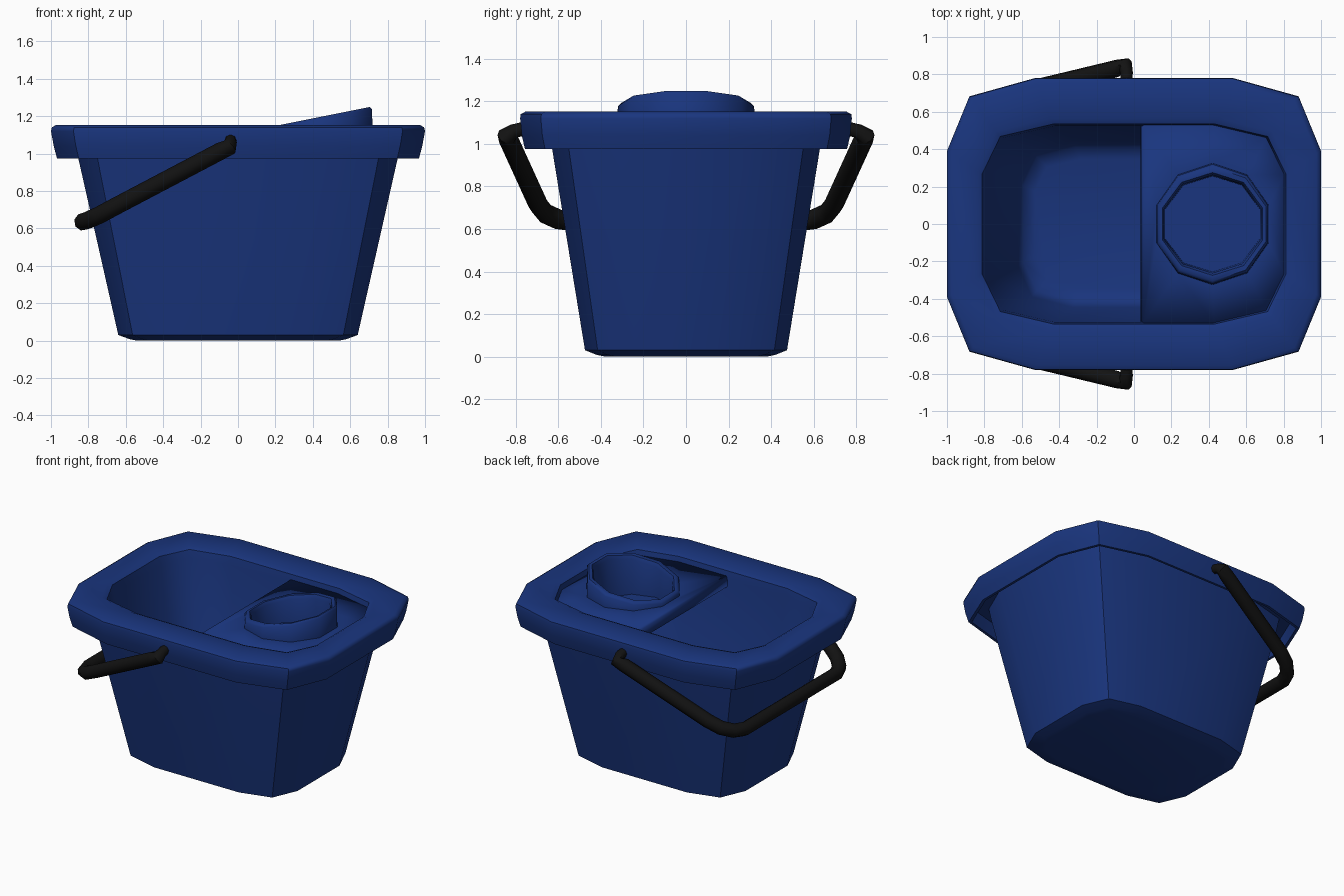
import bpy, bmesh, math

if "Cube" in bpy.data.objects:
    bpy.data.objects.remove(bpy.data.objects["Cube"])


def material(name, rgb):
    m = bpy.data.materials.new(name)
    m.diffuse_color = (*rgb, 1)
    m.use_nodes = True
    m.node_tree.nodes["Principled BSDF"].inputs["Base Color"].default_value = m.diffuse_color
    return m


BLUE = material("blue plastic", (0.01, 0.036, 0.21))
BLACK = material("black plastic", (0.006, 0.006, 0.006))


def ring(a, b, z):
    """Twelve-point rounded rectangle with half sizes a, b."""
    q = [(1, .5), (.88, .875), (.53, 1)]
    pts = q + [(-x, y) for x, y in reversed(q)]
    pts += [(-x, -y) for x, y in pts]
    return [(a * x, b * y, z) for x, y in pts]


def loft(bm, rings, cap_start=False, cap_end=False):
    loops = [[bm.verts.new(p) for p in r] for r in rings]
    n = len(loops[0])
    for lo, hi in zip(loops, loops[1:]):
        for i in range(n):
            j = (i + 1) % n
            bm.faces.new((lo[i], lo[j], hi[j], hi[i]))
    if cap_start:
        bm.faces.new(loops[0][::-1])
    if cap_end:
        bm.faces.new(loops[-1])
    return loops


def finish(ob, mat, angle):
    bpy.context.view_layer.objects.active = ob
    for o in bpy.context.selected_objects:
        o.select_set(False)
    ob.select_set(True)
    if ob.type == 'CURVE':
        bpy.ops.object.convert(target='MESH')
        ob = bpy.context.object
    ob.data.materials.clear()
    ob.data.materials.append(mat)
    bpy.ops.object.shade_smooth_by_angle(angle=math.radians(angle))
    return ob


def mesh_object(name, bm, angle=50):
    me = bpy.data.meshes.new(name)
    bm.to_mesh(me)
    bm.free()
    ob = bpy.data.objects.new(name, me)
    bpy.context.collection.objects.link(ob)
    return finish(ob, BLUE, angle)


# Bucket: outside wall, overhanging rim, inside wall and floor
profile = [
    (.54, .38, 0), (.58, .42, .008), (.64, .475, .03), (.855, .63, .98),
    (.87, .64, 1.06), (.94, .72, 1.06), (.95, .74, .975), (.968, .757, .975),
    (.985, .772, 1.04), (1, .78, 1.12), (.995, .777, 1.14), (.975, .755, 1.152),
    (.84, .565, 1.148), (.812, .535, 1.135), (.80, .525, 1.08),
    (.62, .445, .12), (.59, .41, .06), (.53, .35, .04)]
bm = bmesh.new()
loft(bm, [ring(*p) for p in profile], True, True)
bmesh.ops.recalc_face_normals(bm, faces=bm.faces)
mesh_object("bucket", bm)


# Wringer cup with a tilted top, set in the half lid
CX, SIDES, PLATE_Z = .42, 10, 1.10


def cup_ring(rx, ry, z, slope):
    out = []
    for i in range(SIDES):
        t = math.radians(18) + math.tau * i / SIDES
        x = rx * math.cos(t)
        out.append((CX + x, ry * math.sin(t), z + slope * x))
    return out


bm = bmesh.new()
cup = loft(bm, [cup_ring(.315, .325, PLATE_Z, 0),
                cup_ring(.312, .32, 1.178, .2),
                cup_ring(.300, .305, 1.192, .2),
                cup_ring(.282, .275, 1.19, .2),
                cup_ring(.272, .262, 1.165, .2),
                cup_ring(.266, .256, .95, 0)], cap_end=True)

# Half lid around the cup, with a lip bent down over the open side
edge = [p for p in ring(.803, .528, PLATE_Z) if p[0] > 0]
edge = sorted(edge, key=lambda p: math.atan2(p[1], p[0]))
outline = [(.05, -.528, PLATE_Z)] + edge + [(.05, .528, PLATE_Z)]
ov = [bm.verts.new(p) for p in outline]
oe = [bm.edges.new((ov[i], ov[(i + 1) % len(ov)])) for i in range(len(ov))]
ce = [bm.edges.get((cup[0][i], cup[0][(i + 1) % SIDES])) for i in range(SIDES)]
bmesh.ops.triangle_fill(bm, use_beauty=True, use_dissolve=False, edges=oe + ce)
prev = (ov[0], ov[-1])
for x, z in ((.038, 1.09), (.034, 1.03)):
    nxt = (bm.verts.new((x, -.522, z)), bm.verts.new((x, .522, z)))
    bm.faces.new((prev[0], prev[1], nxt[1], nxt[0]))
    prev = nxt
bmesh.ops.recalc_face_normals(bm, faces=bm.faces)
floor = max((f for f in bm.faces if len(f.verts) == SIDES), key=lambda f: f.calc_area())
if floor.normal.z < 0:
    bmesh.ops.reverse_faces(bm, faces=bm.faces)
lid = mesh_object("wringer_lid", bm)
mod = lid.modifiers.new("thickness", 'SOLIDIFY')
mod.thickness, mod.offset = .012, -1


# Carrying handle: bent bar hanging around the left end, pivots on both sides
half = [(-.04, .75, 1.075, .7), (-.04, .81, 1.06, .75), (-.045, .845, 1.035, 1),
        (-.09, .832, 1.015, 1.05), (-.66, .695, .715, 1.05),
        (-.74, .66, .672, 1.05), (-.80, .60, .645, 1.05), (-.83, .52, .635, 1.05)]
path = half + [(x, -y, z, r) for x, y, z, r in reversed(half)]
cu = bpy.data.curves.new("handle", 'CURVE')
cu.dimensions = '3D'
cu.bevel_depth = .045
cu.bevel_resolution = 2
cu.use_fill_caps = True
sp = cu.splines.new('POLY')
sp.points.add(len(path) - 1)
for pt, (x, y, z, r) in zip(sp.points, path):
    pt.co = (x, y, z, 1)
    pt.radius = r
handle = bpy.data.objects.new("handle", cu)
bpy.context.collection.objects.link(handle)
finish(handle, BLACK, 50)
